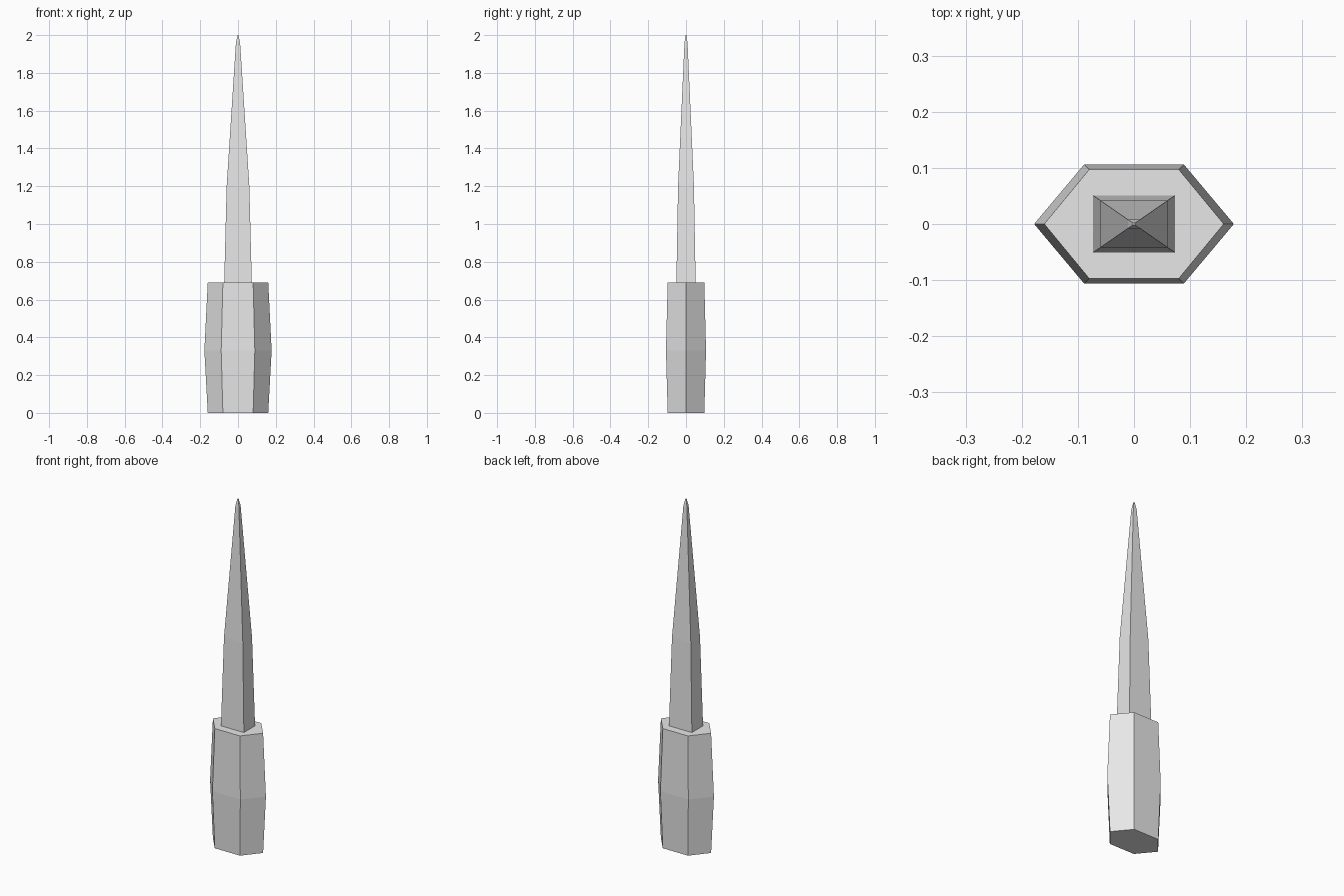
import bpy, bmesh

if "Cube" in bpy.data.objects:
    bpy.data.objects.remove(bpy.data.objects["Cube"])

grey = bpy.data.materials.new("light grey")
grey.diffuse_color = (0.8, 0.8, 0.8, 1)
grey.use_nodes = True
grey.node_tree.nodes["Principled BSDF"].inputs["Base Color"].default_value = grey.diffuse_color


def loft(name, outline, sections):
    """Stack scaled copies of an outline; sections are (z, half x, half y)."""
    bm = bmesh.new()
    rings = [[bm.verts.new((x * sx, y * sy, z)) for x, y in outline]
             for z, sx, sy in sections]
    n = len(outline)
    for a, b in zip(rings, rings[1:]):
        for i in range(n):
            j = (i + 1) % n
            bm.faces.new((a[i], a[j], b[j], b[i]))
    bm.faces.new(rings[0][::-1])
    bm.faces.new(rings[-1])
    bmesh.ops.recalc_face_normals(bm, faces=bm.faces)
    mesh = bpy.data.meshes.new(name)
    bm.to_mesh(mesh)
    bm.free()
    mesh.materials.append(grey)
    obj = bpy.data.objects.new(name, mesh)
    bpy.context.collection.objects.link(obj)
    return obj


# Six-sided grip, slightly swollen at the middle
hexagon = [(1, 0), (0.5, 1), (-0.5, 1), (-1, 0), (-0.5, -1), (0.5, -1)]
loft("grip", hexagon, [(0, 0.16, 0.097), (0.33, 0.178, 0.106), (0.69, 0.16, 0.097)])

# Four-sided tapering spike with a blunted tip
square = [(1, 1), (-1, 1), (-1, -1), (1, -1)]
loft("spike", square, [(0.69, 0.073, 0.051), (1.2, 0.06, 0.042),
                       (1.96, 0.011, 0.008), (2.0, 0.002, 0.002)])
